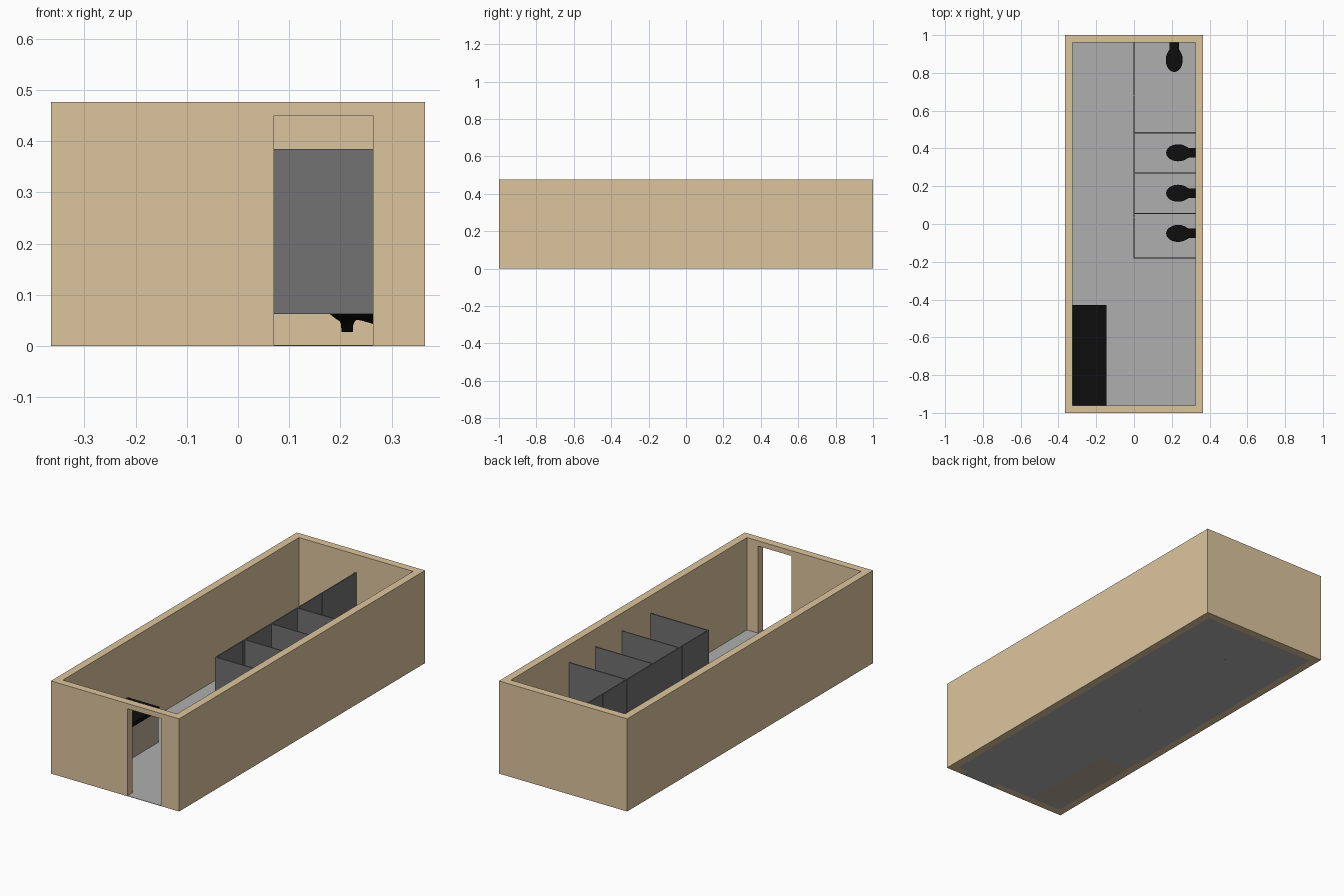
import bpy, bmesh
from math import cos, sin, pi
from mathutils import Matrix

if "Cube" in bpy.data.objects:
    bpy.data.objects.remove(bpy.data.objects["Cube"])


def material(name, rgb):
    m = bpy.data.materials.new(name)
    m.diffuse_color = (*rgb, 1)
    m.use_nodes = True
    m.node_tree.nodes["Principled BSDF"].inputs["Base Color"].default_value = m.diffuse_color
    return m


TAN = material("tan_wall", (0.72, 0.56, 0.34))
FLOOR = material("floor_grey", (0.43, 0.43, 0.43))
PANEL = material("panel_grey", (0.168, 0.168, 0.168))
BLACK = material("black", (0.004, 0.004, 0.004))
BODY = material("counter_brown", (0.5, 0.41, 0.34))


def finish(name, bm, mat):
    bmesh.ops.recalc_face_normals(bm, faces=bm.faces)
    me = bpy.data.meshes.new(name)
    bm.to_mesh(me)
    bm.free()
    ob = bpy.data.objects.new(name, me)
    bpy.context.collection.objects.link(ob)
    if mat:
        me.materials.append(mat)
    return ob


def box(name, x, y, z, mat=None):
    bm = bmesh.new()
    size = [b - a for a, b in (x, y, z)]
    mid = [(a + b) / 2 for a, b in (x, y, z)]
    bmesh.ops.create_cube(bm, size=1, matrix=Matrix.Translation(mid) @ Matrix.Diagonal((*size, 1)))
    return finish(name, bm, mat)


def cut(target, cutter):
    mod = target.modifiers.new("cut", 'BOOLEAN')
    mod.operation = 'DIFFERENCE'
    mod.solver = 'EXACT'
    mod.object = cutter
    bpy.context.view_layer.objects.active = target
    bpy.ops.object.modifier_apply(modifier=mod.name)
    bpy.data.objects.remove(cutter)


# Outer walls, open at the top, with a doorway in the front
walls = box("walls", (-0.365, 0.365), (-1, 1), (0, 0.477), TAN)
cut(walls, box("room_cutter", (-0.325, 0.325), (-0.96, 0.96), (-0.1, 0.6)))
cut(walls, box("door_cutter", (0.07, 0.263), (-1.1, -0.9), (-0.1, 0.45)))

# Floor and doorway threshold
box("floor", (-0.325, 0.325), (-0.96, 0.96), (0, 0.002), FLOOR)
box("threshold", (0.07, 0.263), (-1, -0.96), (0, 0.002), FLOOR)

# Wash counter along the left wall
box("counter_body", (-0.325, -0.15), (-0.958, -0.432), (0, 0.165), BODY)
box("counter_top", (-0.325, -0.145), (-0.96, -0.43), (0.165, 0.185), BLACK)

# Stall dividers and front panels, raised off the floor
Z = (0.063, 0.385)
for i, (y, t) in enumerate([(-0.18, 0.007), (0.055, 0.005), (0.27, 0.005), (0.483, 0.007)]):
    box(f"stall_divider_{i + 1}", (0.003, 0.325), (y - t / 2, y + t / 2), Z, PANEL)
for i, y in enumerate([(-0.183, 0.034), (0.037, 0.485), (0.488, 0.68), (0.683, 0.96)]):
    box(f"stall_front_{i + 1}", (-0.003, 0.003), y, Z, PANEL)

# Small feet under the stall fronts
for i, y in enumerate((-0.165, 0.05, 0.483, 0.695)):
    box(f"stall_foot_{i + 1}", (-0.003, 0.003), (y - 0.01, y + 0.01), (0, 0.063), PANEL)

# Wall-hung toilet rings: height, near and far distance from wall, half width
RINGS = [(0.028, 0.004, 0.044, 0.011), (0.043, 0.004, 0.060, 0.012),
         (0.049, 0.006, 0.080, 0.015), (0.055, 0.010, 0.110, 0.024),
         (0.063, 0.016, 0.142, 0.034), (0.078, 0.024, 0.152, 0.042),
         (0.092, 0.028, 0.155, 0.045), (0.104, 0.028, 0.155, 0.045)]
N = 24


def toilet(name, matrix):
    bm = bmesh.new()
    loops = []
    for z, near, far, w in RINGS:
        c, r = (near + far) / 2, (far - near) / 2
        loops.append([bm.verts.new((-c + r * cos(2 * pi * k / N), w * sin(2 * pi * k / N), z))
                      for k in range(N)])
    for a, b in zip(loops, loops[1:]):
        for k in range(N):
            j = (k + 1) % N
            bm.faces.new((a[k], a[j], b[j], b[k]))
    bm.faces.new(loops[0])
    bm.faces.new(loops[-1])
    # Mounting block against the wall
    bmesh.ops.create_cube(bm, size=1, matrix=Matrix.Translation((-0.0225, 0, 0.081))
                          @ Matrix.Diagonal((0.045, 0.05, 0.046, 1)))
    bm.transform(matrix)
    ob = finish(name, bm, BLACK)
    bpy.ops.object.select_all(action='DESELECT')
    ob.select_set(True)
    bpy.context.view_layer.objects.active = ob
    bpy.ops.object.shade_smooth_by_angle()


for i, y in enumerate((-0.05, 0.163, 0.377)):
    toilet(f"toilet_{i + 1}", Matrix.Translation((0.325, y, 0)))
toilet("toilet_4", Matrix.Translation((0.213, 0.96, 0)) @ Matrix.Rotation(pi / 2, 4, 'Z'))
